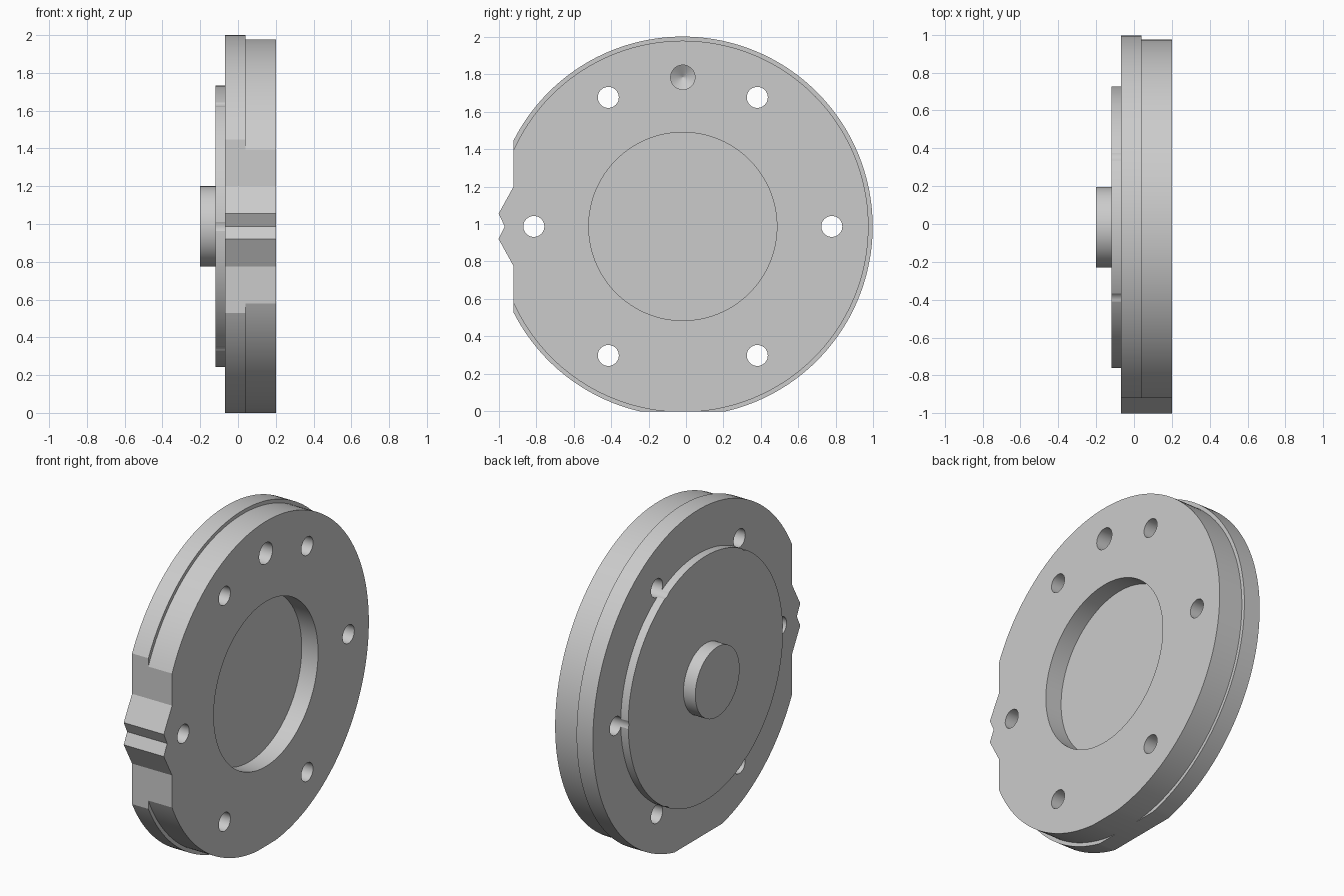
import bpy, bmesh
from math import sin, cos, pi, acos

cube = bpy.data.objects.get("Cube")
if cube:
    bpy.data.objects.remove(cube, do_unlink=True)

CY, CZ = -0.017, 0.987        # disc axis, running along x
FLAT_Y = -0.92                # machined side flat

grey = bpy.data.materials.new("plain grey")
grey.use_nodes = True
grey.diffuse_color = (0.6, 0.6, 0.6, 1)
grey.node_tree.nodes["Principled BSDF"].inputs["Base Color"].default_value = (0.6, 0.6, 0.6, 1)


def loft(name, sections):
    """Skin a list of (x, outline) sections and cap both ends."""
    bm = bmesh.new()
    rings = [[bm.verts.new((x, y, z)) for y, z in pts] for x, pts in sections]
    n = len(rings[0])
    for a, b in zip(rings, rings[1:]):
        for i in range(n):
            j = (i + 1) % n
            bm.faces.new((a[i], a[j], b[j], b[i]))
    bm.faces.new(rings[0])
    bm.faces.new(rings[-1])
    bmesh.ops.recalc_face_normals(bm, faces=bm.faces)
    mesh = bpy.data.meshes.new(name)
    bm.to_mesh(mesh)
    bm.free()
    mesh.materials.append(grey)
    ob = bpy.data.objects.new(name, mesh)
    bpy.context.collection.objects.link(ob)
    return ob


def circle(r, y=CY, z=CZ, n=128):
    return [(y + r * cos(2 * pi * i / n), z + r * sin(2 * pi * i / n)) for i in range(n)]


def turned(name, profile, y=CY, z=CZ, n=128):
    return loft(name, [(x, circle(r, y, z, n)) for x, r in profile])


def plate_outline(r):
    """Circle with a bottom flat and a side flat carrying a double tooth."""
    side = acos((CY - FLAT_Y) / r)
    bottom = acos(min(1, CZ / r))

    def arc(a, b, n):
        return [(CY + r * cos(a + (b - a) * i / n), CZ + r * sin(a + (b - a) * i / n))
                for i in range(n + 1)]
    tooth = [(FLAT_Y, 1.2), (-1, 1.055), (-0.967, CZ), (-1, 0.92), (FLAT_Y, 0.775)]
    return (arc(-pi / 2 + bottom, pi - side, 110) + tooth
            + arc(pi + side, 1.5 * pi - bottom - 0.001, 40))


def cut(ob, cutters):
    bpy.context.view_layer.objects.active = ob
    for c in cutters:
        mod = ob.modifiers.new("cut", 'BOOLEAN')
        mod.operation = 'DIFFERENCE'
        mod.solver = 'EXACT'
        mod.object = c
        bpy.ops.object.modifier_apply(modifier=mod.name)


# Stepped plate, backing disc and boss
flange = loft("flange", [(x, plate_outline(1.013)) for x in (-0.07, 0.04)])
body = loft("body", [(x, plate_outline(0.991)) for x in (0.04, 0.2)])
backing = turned("backing_disc", [(-0.12, 0.745), (-0.07, 0.745)])
boss = turned("boss", [(-0.2, 0.213), (-0.12, 0.213)])

# Six through holes, a drilled blind hole and the round recess
holes = [turned("hole_cutter", [(-0.3, 0.056), (0.3, 0.056)],
                CY + 0.795 * cos(k * pi / 3), CZ + 0.795 * sin(k * pi / 3), 40)
         for k in range(6)]
drill = turned("drill_cutter", [(0.3, 0.065), (0.1, 0.065), (0.06, 0.001)], CY, 1.783, 40)
recess = turned("recess_cutter", [(0.09, 0.502), (0.3, 0.502)])

cut(flange, holes)
cut(backing, holes)
cut(body, holes + [drill, recess])
for c in holes + [drill, recess]:
    bpy.data.objects.remove(c, do_unlink=True)

# Smooth the round walls, keep the edges crisp
bpy.ops.object.select_all(action='DESELECT')
for ob in (flange, body, backing, boss):
    ob.select_set(True)
bpy.context.view_layer.objects.active = body
bpy.ops.object.shade_smooth_by_angle(angle=pi / 9)
